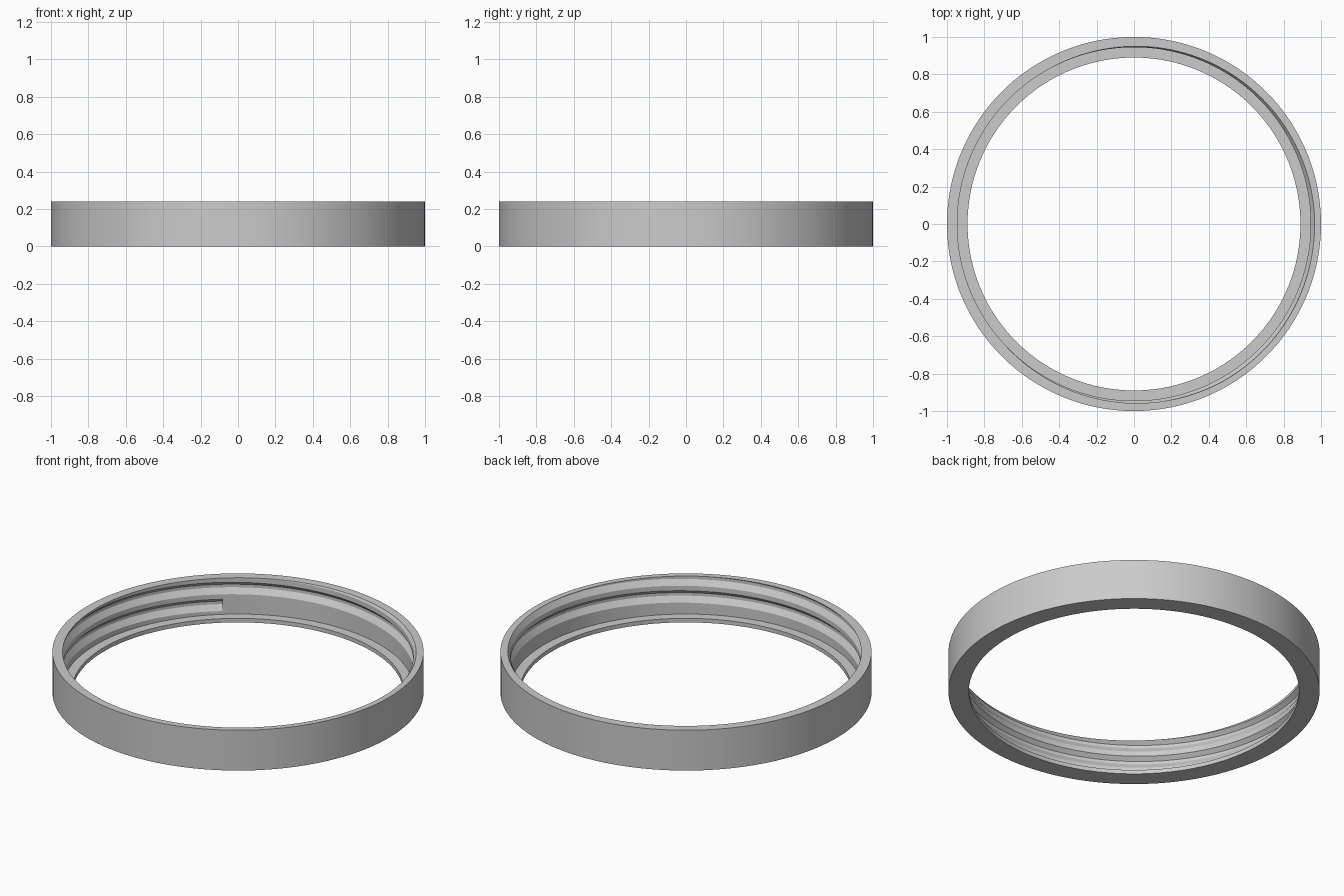
import bpy
import bmesh
from math import cos, sin, tau, radians

if "Cube" in bpy.data.objects:
    bpy.data.objects.remove(bpy.data.objects["Cube"], do_unlink=True)

# Ring dimensions
OUTER, BORE, GROOVE, LIP = 1.0, 0.945, 0.966, 0.89
HEIGHT, LEDGE = 0.24, 0.024
# Helical groove: starts low, climbs counter-clockwise and runs out at the top
PITCH, START_Z, START_ANGLE, SEGMENTS = 0.1, 0.043, radians(130), 160
GROOVE_SHAPE = [(BORE, 0.0), (GROOVE, 0.032), (GROOVE, 0.05), (BORE, 0.071)]


def bore_profile(turn):
    """Bore wall from the ledge to the rim at a fraction of one turn."""
    points = [(BORE, LEDGE)]
    for k in range(2):
        base = START_Z + PITCH * (turn + k)
        points += [(r, base + z) for r, z in GROOVE_SHAPE]
    points.append((BORE, max(HEIGHT, points[-1][1])))
    # Cut the profile off flush with the rim
    clipped, cut = [], None
    for i, (r, z) in enumerate(points):
        if cut is None and z >= HEIGHT:
            r0, z0 = points[i - 1]
            cut = (r0 + (r - r0) * (HEIGHT - z0) / (z - z0), HEIGHT)
        clipped.append(cut or (r, z))
    return clipped


def ring_profile(turn):
    """Closed section: outer wall, rim, bore, ledge and lip."""
    return ([(OUTER, 0), (OUTER, HEIGHT)] + bore_profile(turn)[::-1]
            + [(LIP, LEDGE), (LIP, 0)])


# Sweep the changing section round the axis
bm = bmesh.new()
columns = []
for s in range(SEGMENTS + 1):
    turn = s / SEGMENTS
    a = START_ANGLE + tau * turn
    columns.append([bm.verts.new((r * cos(a), r * sin(a), z))
                    for r, z in ring_profile(turn)])
for a, b in zip(columns, columns[1:]):
    n = len(a)
    for i in range(n):
        j = (i + 1) % n
        bm.faces.new((a[i], b[i], b[j], a[j]))

# Flat wall where the groove begins
bm.faces.new(columns[0][7:11])
bmesh.ops.remove_doubles(bm, verts=bm.verts[:], dist=0.00002)

mesh = bpy.data.meshes.new("threaded_ring")
bm.to_mesh(mesh)
bm.free()
ring = bpy.data.objects.new("threaded_ring", mesh)
bpy.context.collection.objects.link(ring)

# Plain grey material
grey = bpy.data.materials.new("light_grey")
grey.use_nodes = True
colour = (0.6, 0.6, 0.6, 1)
grey.diffuse_color = colour
grey.node_tree.nodes["Principled BSDF"].inputs["Base Color"].default_value = colour
mesh.materials.append(grey)

bpy.ops.object.select_all(action="DESELECT")
ring.select_set(True)
bpy.context.view_layer.objects.active = ring
bpy.ops.object.shade_smooth_by_angle(angle=radians(20))
